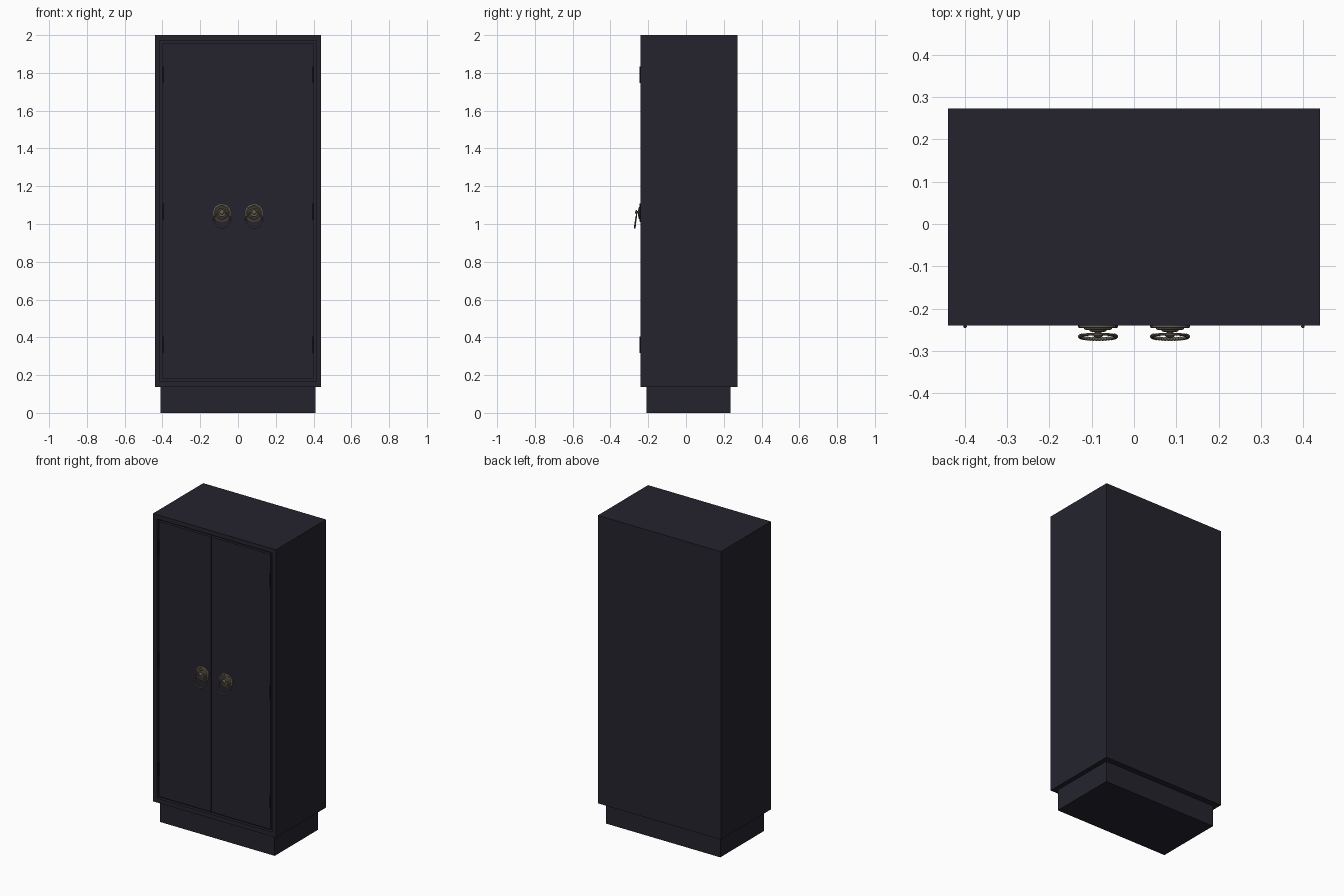
import bpy, bmesh, math
from mathutils import Vector, Matrix

if "Cube" in bpy.data.objects:
    bpy.data.objects.remove(bpy.data.objects["Cube"])


def material(name, rgb):
    m = bpy.data.materials.new(name)
    m.diffuse_color = (*rgb, 1)
    m.use_nodes = True
    m.node_tree.nodes["Principled BSDF"].inputs["Base Color"].default_value = m.diffuse_color
    return m


NAVY = material("dark_navy_paint", (0.018, 0.0175, 0.027))
BRONZE = material("aged_bronze", (0.135, 0.112, 0.085))


def finish(name, bm, mat, smooth=False):
    bmesh.ops.recalc_face_normals(bm, faces=bm.faces)
    me = bpy.data.meshes.new(name)
    bm.to_mesh(me)
    bm.free()
    me.materials.append(mat)
    ob = bpy.data.objects.new(name, me)
    bpy.context.collection.objects.link(ob)
    if smooth:
        bpy.ops.object.select_all(action='DESELECT')
        ob.select_set(True)
        bpy.context.view_layer.objects.active = ob
        bpy.ops.object.shade_smooth_by_angle(angle=math.radians(35))
    return ob


def box_bm(lo, hi):
    lo, hi = Vector(lo), Vector(hi)
    bm = bmesh.new()
    bmesh.ops.create_cube(bm, size=1, matrix=Matrix.Translation((lo + hi) / 2)
                          @ Matrix.Diagonal((*(hi - lo), 1)))
    return bm


def lathe(name, x, z, profile, mat, seg=40, scallop=0.0):
    """Revolve (radius, y) points about an axis along y."""
    bm = bmesh.new()
    rows = []
    for r, y in profile:
        row = []
        for i in range(seg):
            a = 2 * math.pi * i / seg
            rr = r * (1 - scallop * (i % 2)) if r > 0.04 else r
            row.append(bm.verts.new((x + rr * math.cos(a), y, z + rr * math.sin(a))))
        rows.append(row)
    for a, b in zip(rows, rows[1:]):
        for i in range(seg):
            j = (i + 1) % seg
            bm.faces.new((a[i], a[j], b[j], b[i]))
    bm.faces.new(rows[0])
    bm.faces.new(rows[-1])
    return finish(name, bm, mat, True)


def pull_ring(name, x, mat, seg=144, sides=10):
    """Hanging ring, beaded on the lower part, tilted outward."""
    bm = bmesh.new()
    rot = Matrix.Rotation(math.radians(8), 3, 'X')
    top = Vector((x, -0.260, 1.064))
    rows = []
    for i in range(seg):
        a = 2 * math.pi * i / seg
        low = math.sin(a) < 0.45
        minor = 0.0032 + (0.0017 * abs(math.sin(a * 18)) if low else 0.0)
        row = []
        for k in range(sides):
            b = 2 * math.pi * k / sides
            r = 0.0425 + minor * math.cos(b)
            p = Vector((r * math.cos(a), minor * math.sin(b), r * math.sin(a) - 0.0425))
            # swing the lower part towards the front
            p = rot.inverted() @ p if (rot @ Vector((0, 0, -1))).y > 0 else rot @ p
            row.append(bm.verts.new(top + p))
        rows.append(row)
    for i in range(seg):
        a, b = rows[i], rows[(i + 1) % seg]
        for k in range(sides):
            m = (k + 1) % sides
            bm.faces.new((a[k], a[m], b[m], b[k]))
    return finish(name, bm, mat, True)


# plinth
finish("plinth", box_bm((-0.41, -0.21, 0), (0.41, 0.235, 0.14)), NAVY)

# carcass with a shallow recess for the doors
F = -0.24
bm = box_bm((-0.44, F, 0.137), (0.44, 0.273, 2.0))
front = min(bm.faces, key=lambda f: f.calc_center_median().y)
bmesh.ops.inset_region(bm, faces=[front], thickness=0.04)
ext = bmesh.ops.extrude_face_region(bm, geom=[front])
bmesh.ops.translate(bm, verts=[v for v in ext["geom"] if isinstance(v, bmesh.types.BMVert)],
                    vec=(0, 0.02, 0))
bmesh.ops.delete(bm, geom=[front], context='FACES_ONLY')
finish("cabinet_body", bm, NAVY)

# doors and the strip between them
G = 0.0015
finish("left_door", box_bm((-0.40 + G, F + 0.002, 0.177 + G), (-0.025, F + 0.02, 1.96 - G)), NAVY)
finish("right_door", box_bm((-0.003, F + 0.002, 0.177 + G), (0.40 - G, F + 0.02, 1.96 - G)), NAVY)
finish("centre_strip", box_bm((-0.025, F + 0.006, 0.177 + G), (-0.003, F + 0.02, 1.96 - G)), NAVY)

# hinge barrels
for side, sx in (("left", -1), ("right", 1)):
    for n, z in enumerate((0.36, 1.065, 1.79)):
        bm = bmesh.new()
        bmesh.ops.create_cone(bm, cap_ends=True, segments=12, radius1=0.004, radius2=0.004,
                              depth=0.088, matrix=Matrix.Translation((sx * 0.399, F - 0.002, z)))
        finish(f"{side}_hinge_{n + 1}", bm, NAVY, True)

# handles: stepped rosette, knob and hanging ring
ROSETTE = [(0.047, F + 0.003), (0.047, F - 0.004), (0.044, F - 0.006), (0.040, F - 0.006),
           (0.038, F - 0.004), (0.034, F - 0.004), (0.032, F - 0.009), (0.027, F - 0.011),
           (0.025, F - 0.009), (0.021, F - 0.009), (0.019, F - 0.014), (0.014, F - 0.015),
           (0.010, F - 0.014)]
KNOB = [(0.007, F - 0.010), (0.007, F - 0.018), (0.011, F - 0.020), (0.012, F - 0.023),
        (0.009, F - 0.027), (0.004, F - 0.029)]
for side, sx in (("left", -1), ("right", 1)):
    x = sx * 0.085
    lathe(f"{side}_handle_rosette", x, 1.058, ROSETTE, BRONZE, 48, 0.03)
    lathe(f"{side}_handle_knob", x, 1.062, KNOB, BRONZE, 24)
    pull_ring(f"{side}_handle_ring", x, BRONZE)
